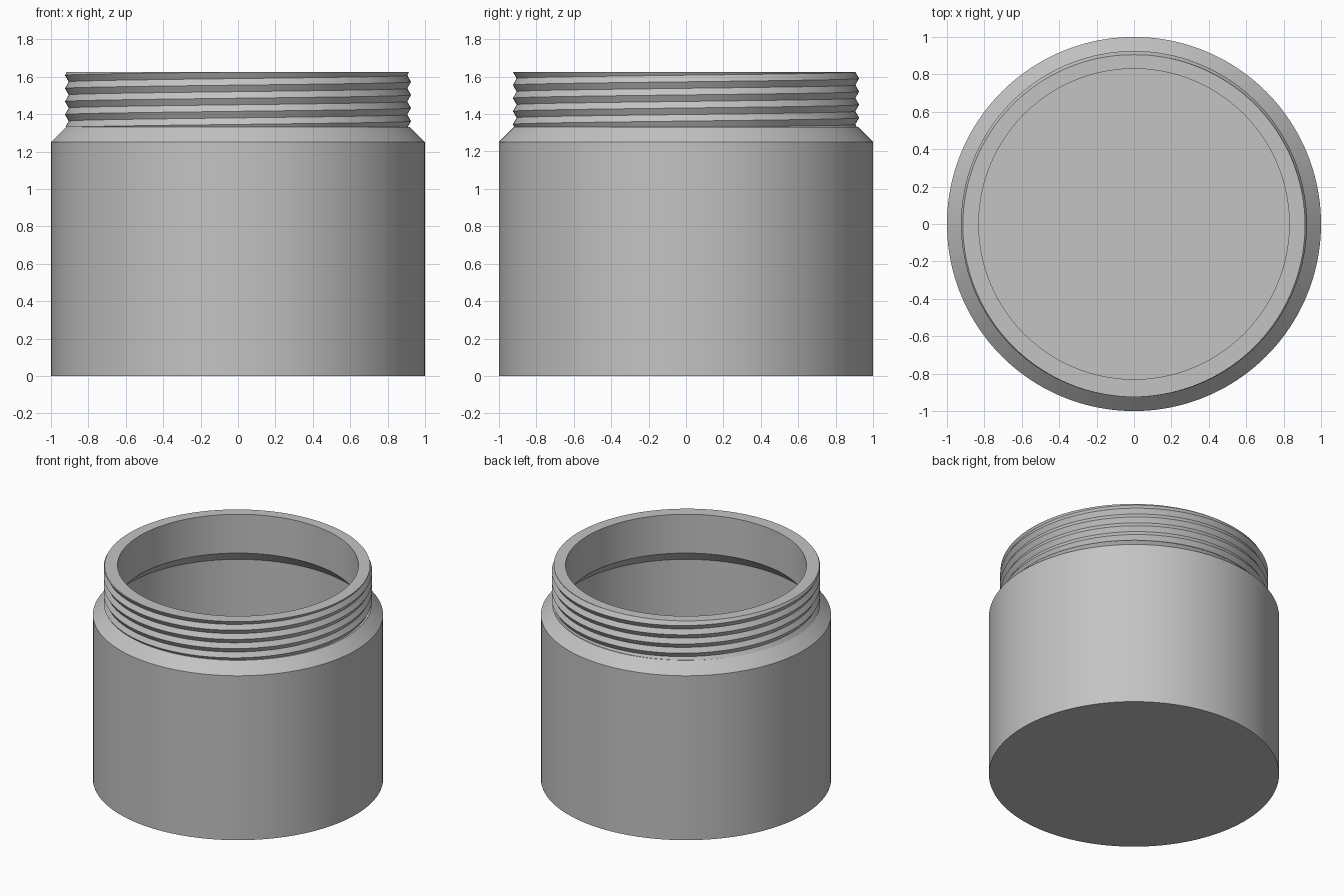
import bpy, bmesh
from math import cos, sin, tau, floor

SEGMENTS = 160
TOP, SHOULDER, NECK = 1.625, 1.25, 1.33      # heights of rim, body edge, neck base
ROOT, CREST, PITCH = 0.905, 0.925, 0.07      # helical thread
WALL = 0.08

cube = bpy.data.objects.get("Cube")
if cube:
    bpy.data.objects.remove(cube, do_unlink=True)


def crest_height(turn):
    """Height of the topmost reference crest after a fraction of a turn."""
    return TOP + PITCH * (turn - 0.75)


def thread_radius(z, turn):
    phase = (z - crest_height(turn)) / PITCH
    off_crest = abs(phase - floor(phase + 0.5)) * 2
    return CREST + (ROOT - CREST) * off_crest


def column(turn):
    """Half section of the jar as (radius, height), from base centre to floor centre."""
    points = [(0, 0), (1, 0), (1, SHOULDER), (0.92, NECK)]
    # alternating crests and roots, cut flat at the neck base and the rim
    for k in range(-13, 5):
        z = min(max(crest_height(turn) + k * PITCH / 2, NECK), TOP)
        points.append((thread_radius(z, turn), z))
    # rim, neck bore, inner shoulder, inner wall and floor
    points += [(0.83, TOP), (0.83, NECK), (1 - WALL, NECK - 0.09),
               (1 - WALL, WALL), (0, WALL)]
    return points


# jar body with threaded neck, swept around the axis
bm = bmesh.new()
columns = []
for i in range(SEGMENTS + 1):
    turn = i / SEGMENTS
    c, s = cos(tau * turn), sin(tau * turn)
    columns.append([bm.verts.new((r * c, r * s, z)) for r, z in column(turn)])
for a, b in zip(columns, columns[1:]):
    for j in range(len(a) - 1):
        bm.faces.new((a[j], b[j], b[j + 1], a[j + 1]))
bmesh.ops.remove_doubles(bm, verts=bm.verts, dist=0.0001)
bmesh.ops.dissolve_degenerate(bm, edges=bm.edges, dist=0.0001)
bmesh.ops.recalc_face_normals(bm, faces=bm.faces)
mesh = bpy.data.meshes.new("threaded_jar")
bm.to_mesh(mesh)
bm.free()
jar = bpy.data.objects.new("threaded_jar", mesh)
bpy.context.collection.objects.link(jar)

# plain grey material
grey = bpy.data.materials.new("plain_grey")
grey.use_nodes = True
colour = (0.55, 0.55, 0.55, 1)
grey.diffuse_color = colour
grey.node_tree.nodes["Principled BSDF"].inputs["Base Color"].default_value = colour
mesh.materials.append(grey)

# smooth walls, crisp edges
bpy.ops.object.select_all(action="DESELECT")
jar.select_set(True)
bpy.context.view_layer.objects.active = jar
bpy.ops.object.shade_smooth_by_angle(angle=0.5)
